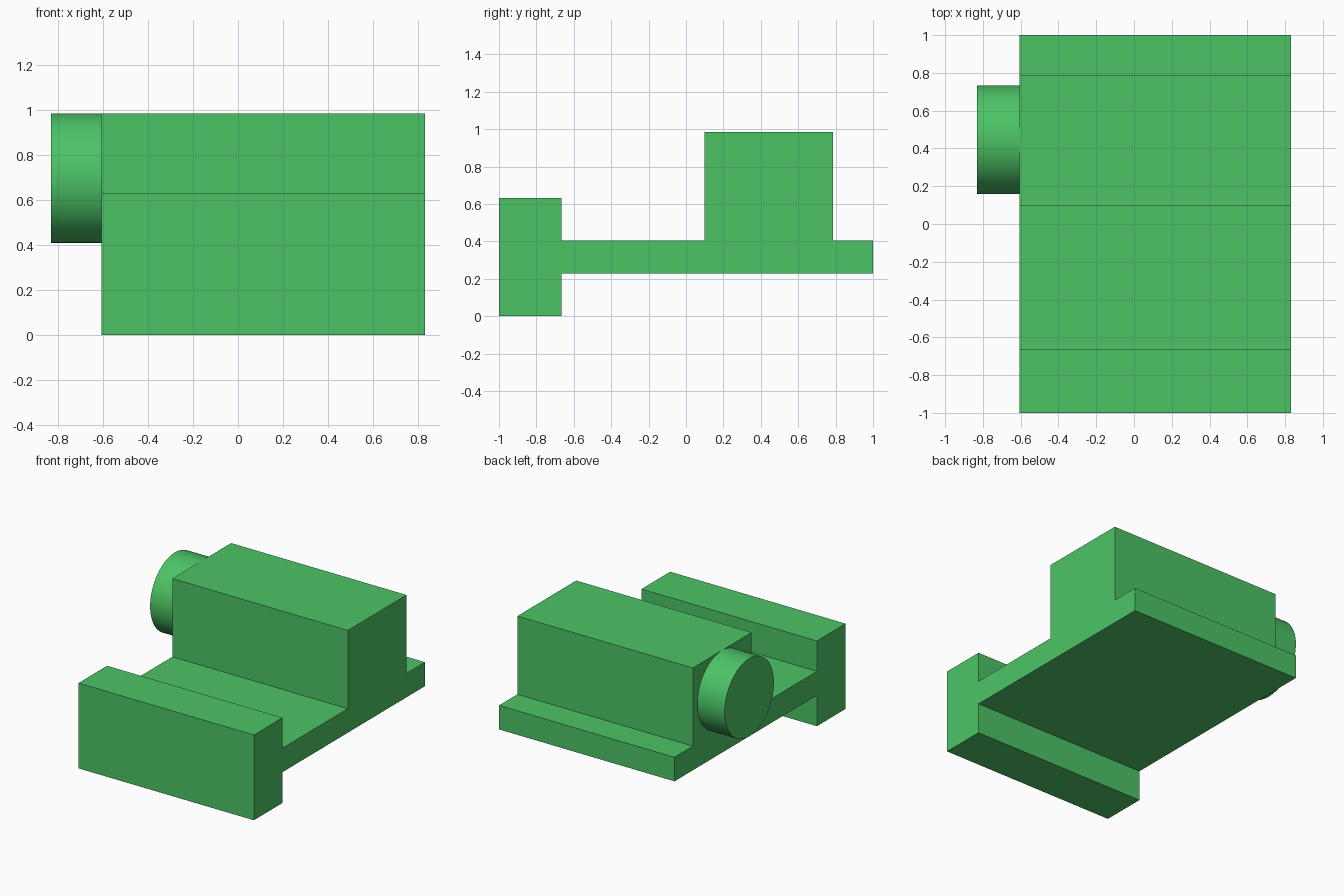
import bpy, bmesh, math
from mathutils import Matrix

cube = bpy.data.objects.get("Cube")
if cube:
    bpy.data.objects.remove(cube, do_unlink=True)

COLOUR = (0.073, 0.552, 0.133, 1.0)
green = bpy.data.materials.new("green")
green.use_nodes = True
green.diffuse_color = COLOUR
green.node_tree.nodes["Principled BSDF"].inputs["Base Color"].default_value = COLOUR

X_RIGHT, X_LEFT = -0.606, 0.83


def add_object(name, bm):
    bmesh.ops.recalc_face_normals(bm, faces=bm.faces)
    mesh = bpy.data.meshes.new(name)
    bm.to_mesh(mesh)
    bm.free()
    mesh.materials.append(green)
    obj = bpy.data.objects.new(name, mesh)
    bpy.context.collection.objects.link(obj)
    return obj


# Body: side profile (y, z) of the front bar, plate and raised block, extruded along x
profile = [
    (-1.0, 0.0), (-0.665, 0.0), (-0.665, 0.228), (1.0, 0.228),
    (1.0, 0.406), (0.785, 0.406), (0.785, 0.985), (0.098, 0.985),
    (0.098, 0.406), (-0.665, 0.406), (-0.665, 0.631), (-1.0, 0.631),
]
bm = bmesh.new()
side = bm.faces.new([bm.verts.new((X_RIGHT, y, z)) for y, z in profile])
extruded = bmesh.ops.extrude_face_region(bm, geom=[side], use_keep_orig=True)
moved = [g for g in extruded["geom"] if isinstance(g, bmesh.types.BMVert)]
bmesh.ops.translate(bm, verts=moved, vec=(X_LEFT - X_RIGHT, 0, 0))
add_object("stepped_body", bm)

# Round knob on the right side of the raised block
X_TIP, X_ROOT = -0.83, X_RIGHT + 0.004
bm = bmesh.new()
bmesh.ops.create_cone(
    bm, cap_ends=True, segments=64, radius1=0.288, radius2=0.288,
    depth=X_ROOT - X_TIP,
    matrix=Matrix.Translation(((X_TIP + X_ROOT) / 2, 0.446, 0.697))
    @ Matrix.Rotation(math.pi / 2, 4, "Y"))
knob = add_object("side_knob", bm)
bpy.ops.object.select_all(action="DESELECT")
knob.select_set(True)
bpy.context.view_layer.objects.active = knob
bpy.ops.object.shade_smooth_by_angle(angle=math.radians(30))
